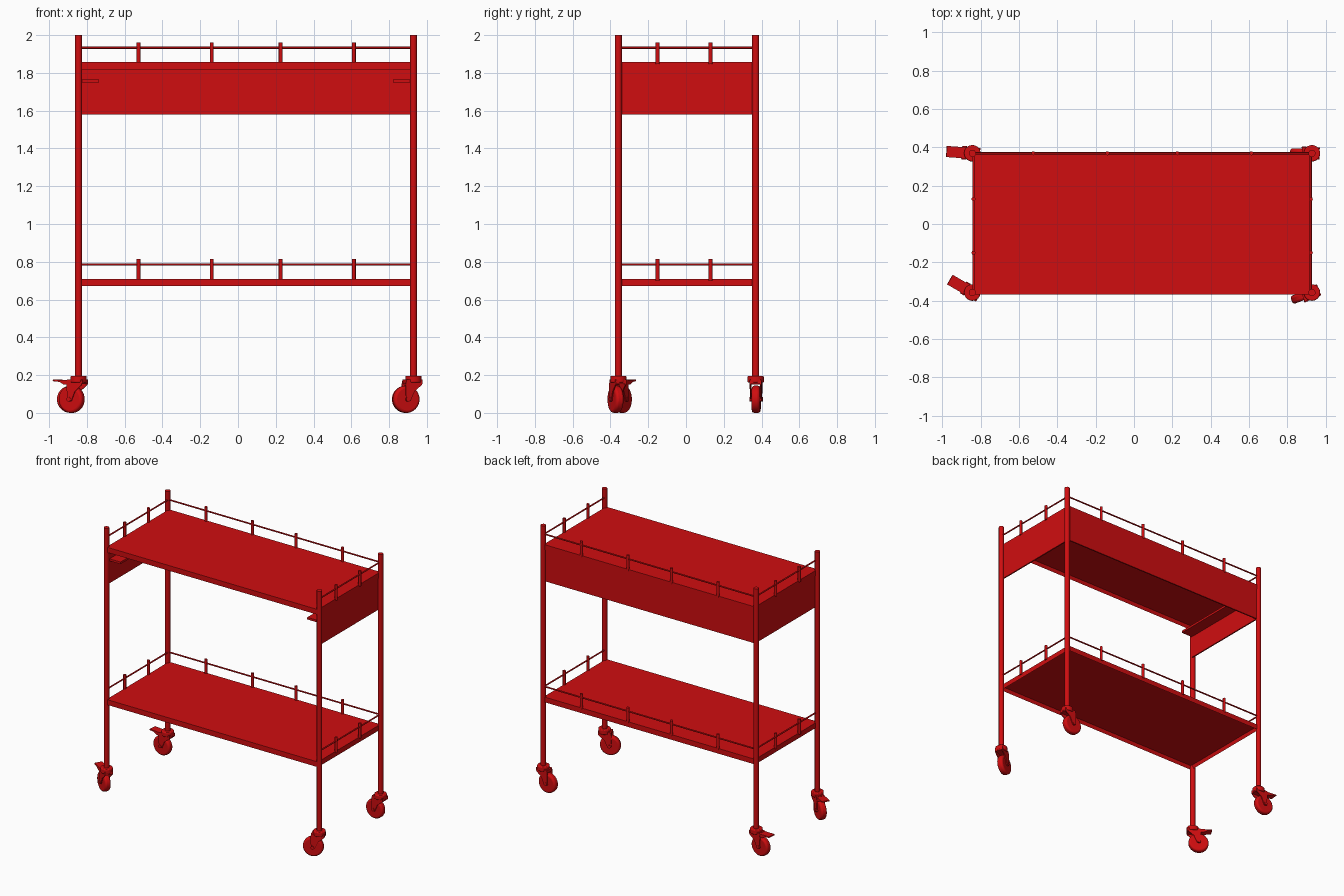
import bpy, bmesh, math
from mathutils import Matrix, Vector

cube = bpy.data.objects.get("Cube")
if cube:
    bpy.data.objects.remove(cube, do_unlink=True)

RED = (0.63, 0.004, 0.005, 1.0)
red = bpy.data.materials.new("red_paint")
red.use_nodes = True
red.diffuse_color = RED
red.node_tree.nodes["Principled BSDF"].inputs["Base Color"].default_value = RED


def finish(name, bm, place=None, bevel=0):
    """Turn a bmesh into a named, painted object."""
    bmesh.ops.recalc_face_normals(bm, faces=bm.faces[:])
    mesh = bpy.data.meshes.new(name)
    bm.to_mesh(mesh)
    bm.free()
    mesh.materials.append(red)
    obj = bpy.data.objects.new(name, mesh)
    bpy.context.collection.objects.link(obj)
    if place:
        obj.matrix_world = place
    if bevel:
        mod = obj.modifiers.new("rounding", "BEVEL")
        mod.width, mod.segments = bevel, 3
        mod.limit_method = "ANGLE"
    bpy.ops.object.select_all(action="DESELECT")
    obj.select_set(True)
    bpy.context.view_layer.objects.active = obj
    bpy.ops.object.shade_smooth_by_angle(angle=math.radians(35))
    return obj


def rod(name, start, end, radius, sides=16, place=None, bevel=0):
    a, b = Vector(start), Vector(end)
    turn = (b - a).to_track_quat("Z", "Y").to_matrix().to_4x4()
    bm = bmesh.new()
    bmesh.ops.create_cone(bm, cap_ends=True, segments=sides, radius1=radius, radius2=radius,
                          depth=(b - a).length, matrix=Matrix.Translation((a + b) / 2) @ turn)
    return finish(name, bm, place, bevel)


def prism(name, outline, y0, y1, place=None):
    """Extrude an x-z outline from y0 to y1."""
    bm = bmesh.new()
    face = bm.faces.new([bm.verts.new((x, y0, z)) for x, z in outline])
    new = bmesh.ops.extrude_face_region(bm, geom=[face])["geom"]
    verts = [g for g in new if isinstance(g, bmesh.types.BMVert)]
    bmesh.ops.translate(bm, verts=verts, vec=(0, y1 - y0, 0))
    return finish(name, bm, place)


def panel(name, x0, x1, y0, y1, z0, z1):
    return prism(name, [(x0, z0), (x1, z0), (x1, z1), (x0, z1)], y0, y1)


def tray(name, top, depth):
    """Sheet shelf with a turned-down lip, hollow underneath."""
    bm = bmesh.new()
    bmesh.ops.create_cube(bm, size=1)
    for v in bm.verts:
        v.co = (SX1 if v.co.x > 0 else SX0, SY1 if v.co.y > 0 else SY0,
                top if v.co.z > 0 else top - depth)
    bm.normal_update()
    under = min(bm.faces, key=lambda f: f.normal.z)
    bmesh.ops.inset_region(bm, faces=[under], thickness=0.012)
    bmesh.ops.translate(bm, verts=under.verts[:], vec=(0, 0, depth - 0.012))
    return finish(name, bm)


# Leg centres and shelf outline
LX0, LX1, LY0, LY1 = -0.844, 0.929, -0.358, 0.369
SX0, SX1, SY0, SY1 = -0.838, 0.923, -0.368, 0.375

# Legs and casters: corner, position, trail direction in degrees, brake
corners = [
    ("front_right", LX0, LY0, 150, True),
    ("back_right", LX0, LY1, 176, True),
    ("front_left", LX1, LY0, 201, False),
    ("back_left", LX1, LY1, 178, False),
]
fork = [(-0.04, 0.168), (-0.036, 0.148), (0.005, 0.115), (0.028, 0.062),
        (0.052, 0.062), (0.056, 0.15), (0.05, 0.176), (-0.02, 0.182)]
crown = [(-0.04, 0.152), (0.05, 0.152), (0.052, 0.176), (-0.04, 0.176)]
pedal = [(0.02, 0.15), (0.075, 0.15), (0.1, 0.164), (0.136, 0.168),
         (0.134, 0.176), (0.07, 0.174), (0.02, 0.174)]

for corner, x, y, angle, brake in corners:
    rod("leg_" + corner, (x, y, 0.17), (x, y, 2), 0.0185, 24)
    at = Matrix.Translation((x, y, 0)) @ Matrix.Rotation(math.radians(angle), 4, "Z")
    rod("caster_cap_" + corner, (0, 0, 0.16), (0, 0, 0.196), 0.043, 32, at, 0.006)
    prism("caster_crown_" + corner, crown, -0.03, 0.03, at)
    for side, s in (("a", -1), ("b", 1)):
        prism(f"caster_fork_{side}_{corner}", fork, s * 0.025, s * 0.031, at)
    rod("caster_wheel_" + corner, (0.042, -0.022, 0.072), (0.042, 0.022, 0.072),
        0.072, 40, at, 0.013)
    rod("caster_axle_" + corner, (0.042, -0.035, 0.072), (0.042, 0.035, 0.072),
        0.012, 16, at)
    if brake:
        prism("brake_pedal_" + corner, pedal, -0.029, 0.029, at)

# Shelves with guard rails on the back and both sides
RX0, RX1, RY = LX0 + 0.006, LX1 - 0.006, LY1
for level, top in (("upper", 1.857), ("lower", 0.71)):
    tray(level + "_shelf", top, 0.039)
    rail = top + 0.076
    rod(level + "_back_rail", (LX0, RY, rail), (LX1, RY, rail), 0.0055, 12)
    for i, x in enumerate((-0.526, -0.139, 0.226, 0.613)):
        rod(f"{level}_back_post_{i + 1}", (x, RY, top - 0.01), (x, RY, top + 0.105), 0.0105)
    for side, x in (("right", RX0), ("left", RX1)):
        rod(f"{level}_{side}_rail", (x, LY0, rail), (x, LY1, rail), 0.0055, 12)
        for i, y in enumerate((-0.15, 0.13)):
            rod(f"{level}_{side}_post_{i + 1}", (x, y, top - 0.01), (x, y, top + 0.105), 0.0105)

# Aprons below the upper shelf, open at the front
Z0, Z1 = 1.58, 1.835
panel("back_apron", LX0 + 0.012, LX1 - 0.012, LY1 - 0.008, LY1 + 0.002, Z0, Z1)
panel("right_apron", LX0 + 0.008, LX0 + 0.018, LY0 + 0.01, LY1 - 0.01, Z0, Z1)
panel("left_apron", LX1 - 0.018, LX1 - 0.008, LY0 + 0.01, LY1 - 0.01, Z0, Z1)

# Runners inside the side aprons
panel("right_runner", LX0 + 0.016, -0.735, LY0 + 0.01, LY1 - 0.01, 1.748, 1.764)
panel("left_runner", 0.82, LX1 - 0.016, LY0 + 0.01, LY1 - 0.01, 1.748, 1.764)
